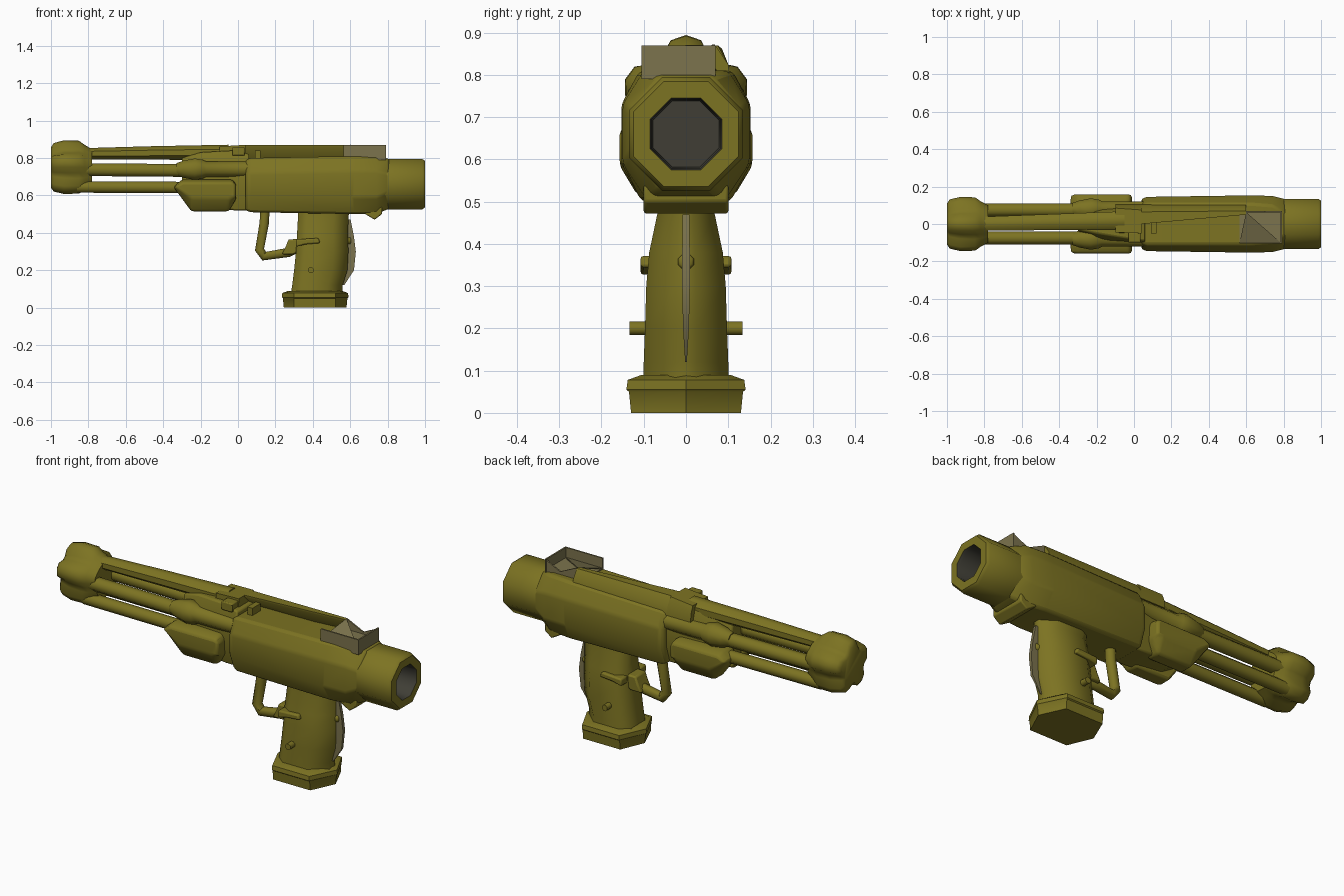
import bpy, bmesh, math
from mathutils import Vector

if "Cube" in bpy.data.objects:
    bpy.data.objects.remove(bpy.data.objects["Cube"])


def material(name, rgb):
    m = bpy.data.materials.new(name)
    m.diffuse_color = (*rgb, 1)
    m.use_nodes = True
    m.node_tree.nodes["Principled BSDF"].inputs["Base Color"].default_value = m.diffuse_color
    return m


OLIVE = material("olive", (0.203, 0.172, 0.016))
GREY = material("warm grey", (0.20, 0.172, 0.075))
DARK = material("dark grey", (0.05, 0.048, 0.036))


def loft(name, rings, mat=OLIVE, bevel=0.0, angle=48, inner=None):
    """Skin a row of equal-length rings and cap both ends; rings from `inner` on are dark."""
    bm = bmesh.new()
    vs = [[bm.verts.new(p) for p in r] for r in rings]
    n = len(vs[0])
    for i in range(len(vs) - 1):
        for j in range(n):
            k = (j + 1) % n
            f = bm.faces.new((vs[i][j], vs[i][k], vs[i + 1][k], vs[i + 1][j]))
            if inner is not None and i >= inner:
                f.material_index = 1
    bm.faces.new(vs[0])
    end = bm.faces.new(vs[-1])
    if inner is not None:
        end.material_index = 1
    bmesh.ops.recalc_face_normals(bm, faces=bm.faces)
    me = bpy.data.meshes.new(name)
    bm.to_mesh(me)
    bm.free()
    ob = bpy.data.objects.new(name, me)
    bpy.context.collection.objects.link(ob)
    me.materials.append(mat)
    if inner is not None:
        me.materials.append(DARK)
    if bevel:
        b = ob.modifiers.new("bevel", 'BEVEL')
        b.width, b.segments, b.limit_method = bevel, 2, 'ANGLE'
        b.angle_limit = math.radians(25)
    bpy.ops.object.select_all(action='DESELECT')
    ob.select_set(True)
    bpy.context.view_layer.objects.active = ob
    bpy.ops.object.shade_smooth_by_angle(angle=math.radians(angle))
    return ob


def prism(name, profile, y0, y1, mat=OLIVE, bevel=0.0):
    return loft(name, [[(x, y, z) for x, z in profile] for y in (y0, y1)], mat, bevel)


def box(name, x0, x1, y0, y1, z0, z1, mat=OLIVE, bevel=0.0):
    return prism(name, [(x0, z0), (x1, z0), (x1, z1), (x0, z1)], y0, y1, mat, bevel)


def ring_x(x, r, z, y=0, n=8, phase=math.pi / 8, sz=1):
    return [(x, y + r * math.cos(phase + math.tau * i / n),
             z + sz * r * math.sin(phase + math.tau * i / n)) for i in range(n)]


def rod(name, path, r, n=8):
    """Round bar along a path, mitred at the corners."""
    pts = [Vector(p) for p in path]
    rings = []
    for i, p in enumerate(pts):
        a = (p - pts[max(i - 1, 0)]).normalized()
        b = (pts[min(i + 1, len(pts) - 1)] - p).normalized()
        d = (a + b).normalized()
        u = d.cross(Vector((0, 1, 0)))
        if u.length < 0.1:
            u = Vector((1, 0, 0))
        u.normalize()
        w = d.cross(u)
        rings.append([p + r * (math.cos(math.tau * (k + .5) / n) * u + math.sin(math.tau * (k + .5) / n) * w)
                      for k in range(n)])
    return loft(name, rings)


# Rear tube with a hollow eight-sided mouth
loft("rear_tube", [ring_x(0.72, 0.14, 0.66), ring_x(0.80, 0.146, 0.66), ring_x(0.985, 0.146, 0.66),
                   ring_x(1.0, 0.135, 0.66), ring_x(1.0, 0.092, 0.66), ring_x(0.985, 0.088, 0.66),
                   ring_x(0.83, 0.085, 0.66)], inner=4)


# Main receiver body
def body_ring(x, w, wb, wt, zb, zt):
    return [(x, -wb, zb), (x, -w, zb + 0.09), (x, -w, zt - 0.08), (x, -wt, zt),
            (x, wt, zt), (x, w, zt - 0.08), (x, w, zb + 0.09), (x, wb, zb)]


loft("body", [body_ring(0.04, 0.135, 0.10, 0.10, 0.52, 0.79),
              body_ring(0.07, 0.145, 0.11, 0.11, 0.51, 0.80),
              body_ring(0.62, 0.153, 0.105, 0.11, 0.50, 0.81),
              body_ring(0.74, 0.150, 0.09, 0.10, 0.50, 0.81),
              body_ring(0.81, 0.132, 0.06, 0.06, 0.53, 0.795)], bevel=0.012)
prism("rear_lug", [(0.64, 0.54), (0.77, 0.54), (0.77, 0.50), (0.73, 0.47), (0.68, 0.50)],
      -0.10, 0.10, bevel=0.006)

# Narrow core linking body and front rods
loft("front_core", [body_ring(-0.30, 0.05, 0.04, 0.03, 0.60, 0.80),
                    body_ring(-0.20, 0.09, 0.07, 0.05, 0.54, 0.83),
                    body_ring(-0.02, 0.10, 0.08, 0.08, 0.52, 0.84),
                    body_ring(0.06, 0.11, 0.08, 0.09, 0.52, 0.82)], bevel=0.008)


# Top rail: a block in front, then an overhanging wall along the far side
def rail_ring(x, base, y0, y1, zt):
    return [(x, base, 0.78), (x, 0.105, 0.78), (x, 0.10, 0.825), (x, y1, zt),
            (x, y0, zt), (x, y0, zt - 0.01)]


loft("top_rail_block", [rail_ring(-0.10, -0.05, -0.045, 0.085, 0.862),
                        rail_ring(0.04, -0.055, -0.05, 0.075, 0.87)])
loft("top_rail_wall", [rail_ring(0.04, 0.08, 0.0, 0.065, 0.87), rail_ring(0.60, 0.085, 0.05, 0.07, 0.87)])
box("rail_catch", -0.03, 0.035, -0.10, -0.045, 0.812, 0.858, bevel=0.005)
box("rail_stop", 0.09, 0.12, -0.05, 0.02, 0.79, 0.84)

# Open sight box with a notched far wall and a sloping inner plate
box("sight_near_wall", 0.565, 0.79, -0.105, -0.097, 0.79, 0.87, GREY)
box("sight_rear_wall", 0.782, 0.79, -0.105, 0.07, 0.79, 0.87, GREY)
prism("sight_far_wall", [(0.565, 0.80), (0.79, 0.80), (0.79, 0.868), (0.70, 0.825), (0.60, 0.872)],
      0.061, 0.069, GREY)
loft("sight_floor", [[(0.565, -0.1, z), (0.785, -0.1, z), (0.785, 0.065, z), (0.565, 0.065, z)]
                     for z in (0.808, 0.815)], GREY)
loft("sight_ramp", [[(0.565, -0.098, 0.81 + d), (0.783, -0.098, 0.81 + d), (0.60, 0.063, 0.864 + d)]
                    for d in (0, 0.007)], GREY)

# Five-lobed front end cap
caps = [(-1.0, 0.115, 0.085), (-0.985, 0.138, 0.10), (-0.93, 0.152, 0.115),
        (-0.85, 0.150, 0.118), (-0.82, 0.128, 0.112), (-0.78, 0.105, 0.095)]


def cap_ring(x, lobe, groove):
    radii = [groove, lobe * 0.95, lobe, lobe * 0.95, groove]
    angles = [math.pi / 2 + math.tau * (i - 2) / 25 for i in range(25)]
    return [(x, radii[i % 5] * math.cos(t), 0.742 + radii[i % 5] * math.sin(t))
            for i, t in enumerate(angles)]


loft("front_cap", [cap_ring(*c) for c in caps], angle=60)

# Front rods, one above and two on each side
loft("top_rod", [ring_x(-0.86, 0.040, 0.822, 0, sz=0.8), ring_x(-0.45, 0.046, 0.827, 0.01, sz=0.85),
                 ring_x(-0.05, 0.052, 0.83, 0.02, sz=0.85)])
# Pod outlines from the core outward: the outer face is smaller and sits higher
pod = [(-0.345, 0.645), (-0.30, 0.685), (-0.03, 0.685), (-0.01, 0.66),
       (-0.01, 0.58), (-0.05, 0.515), (-0.25, 0.515)]
for s in (-1, 1):
    rod("middle_rod", [(-0.86, s * 0.075, 0.738), (-0.25, s * 0.075, 0.733)], 0.037)
    rod("lower_rod", [(-0.86, s * 0.072, 0.645), (-0.25, s * 0.072, 0.642)], 0.033)
    # Knob where the middle rod meets the core
    loft("rod_knob", [ring_x(x, r, 0.74, s * 0.08) for x, r in
                      ((-0.33, 0.035), (-0.29, 0.05), (-0.23, 0.062), (-0.19, 0.055),
                       (-0.17, 0.045), (0.05, 0.045))], angle=50)
    # Side pod
    loft("side_pod", [[(x, s * 0.04, z) for x, z in pod], [(x, s * 0.115, z) for x, z in pod],
                      [(x * 0.98 - 0.003, s * 0.157, max(z, 0.585) - (0.015 if z > 0.66 else 0))
                       for x, z in pod]], bevel=0.012)


# Grip
def grip_ring(z, x0, x1, w):
    c = 0.05
    return [(x0, -w * 0.6, z), (x0 + c, -w, z), (x1 - 0.08, -w, z), (x1, -w * 0.25, z),
            (x1, w * 0.25, z), (x1 - 0.08, w, z), (x0 + c, w, z), (x0, w * 0.6, z)]


loft("grip", [grip_ring(0.06, 0.28, 0.56, 0.10), grip_ring(0.12, 0.29, 0.56, 0.10),
              grip_ring(0.20, 0.30, 0.585, 0.097), grip_ring(0.30, 0.31, 0.59, 0.094),
              grip_ring(0.38, 0.315, 0.588, 0.087), grip_ring(0.47, 0.32, 0.59, 0.068),
              grip_ring(0.53, 0.32, 0.595, 0.065)], angle=60)
loft("grip_back_strip", [[(x - 0.06, -w, z), (x, -w, z), (x, w, z), (x - 0.06, w, z)] for x, w, z in
                         ((0.568, 0.002, 0.12), (0.62, 0.007, 0.20), (0.63, 0.009, 0.30),
                          (0.620, 0.009, 0.38), (0.602, 0.008, 0.47))], GREY)
loft("grip_back_knob", [ring_x(x, r, 0.358) for x, r in ((0.56, 0.02), (0.60, 0.02), (0.605, 0.014))])


# Grip base, pointed front and back
def base_ring(z, g):
    return [(0.24 - g, 0, z), (0.30, -0.135 - g, z), (0.52, -0.135 - g, z),
            (0.585 + g, 0, z), (0.52, 0.135 + g, z), (0.30, 0.135 + g, z)]


loft("grip_base", [base_ring(0.0, -0.005), base_ring(0.05, 0.0), base_ring(0.055, 0.006),
                   base_ring(0.078, 0.003), base_ring(0.090, -0.03)], angle=35)

# Trigger guard and the hook that joins the grip
rod("trigger_guard", [(0.145, 0, 0.54), (0.14, 0, 0.45), (0.115, 0, 0.31), (0.14, 0, 0.275),
                      (0.27, 0, 0.295), (0.36, 0, 0.34)], 0.027)
hook = [(0.235, 0.285), (0.30, 0.285), (0.36, 0.325), (0.44, 0.345), (0.43, 0.368), (0.27, 0.365),
        (0.255, 0.325)]
prism("guard_hook", hook, -0.045, 0.045, bevel=0.008)
for s in (-1, 1):
    prism("hook_side", [(0.31, 0.325), (0.36, 0.338), (0.44, 0.345), (0.43, 0.372), (0.31, 0.365)],
          s * 0.05, s * 0.108, bevel=0.008)
    rod("grip_pin", [(0.39, s * 0.08, 0.20), (0.39, s * 0.125, 0.20), (0.39, s * 0.134, 0.20)], 0.017)
